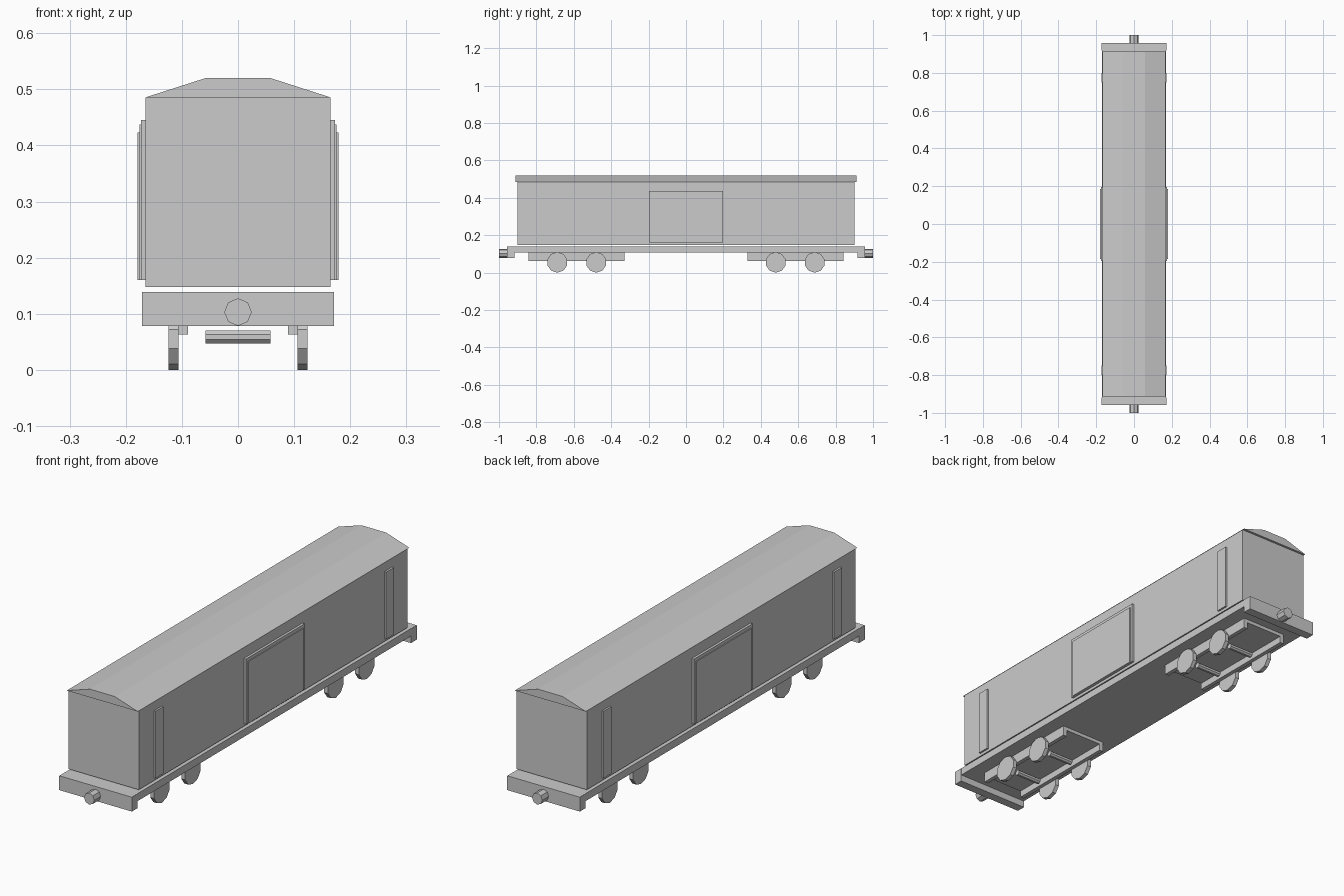
import bpy, bmesh
from math import cos, sin, pi

if "Cube" in bpy.data.objects:
    bpy.data.objects.remove(bpy.data.objects["Cube"])


def make_object(name, bm):
    bmesh.ops.recalc_face_normals(bm, faces=bm.faces[:])
    mesh = bpy.data.meshes.new(name)
    bm.to_mesh(mesh)
    bm.free()
    obj = bpy.data.objects.new(name, mesh)
    bpy.context.collection.objects.link(obj)
    return obj


def prism(name, profile, axis, a, b):
    """Extrude a 2D profile along x (profile is y,z) or y (profile is x,z)."""
    bm = bmesh.new()

    def place(p, t):
        return (t, p[0], p[1]) if axis == 'x' else (p[0], t, p[1])
    face = bm.faces.new([bm.verts.new(place(p, a)) for p in profile])
    new = bmesh.ops.extrude_face_region(bm, geom=[face])["geom"]
    shift = (b - a, 0, 0) if axis == 'x' else (0, b - a, 0)
    bmesh.ops.translate(bm, vec=shift,
                        verts=[v for v in new if isinstance(v, bmesh.types.BMVert)])
    return make_object(name, bm)


def box(name, x, y, z):
    return prism(name, [(x[0], z[0]), (x[1], z[0]), (x[1], z[1]), (x[0], z[1])], 'y', *y)


def span(s, a, b):
    return sorted((s * a, s * b))


def ring(u, z, r, n, start=0.0):
    return [(u + r * cos(start + 2 * pi * i / n), z + r * sin(start + 2 * pi * i / n))
            for i in range(n)]


# Body, roof and underframe deck
box("van_body", (-0.165, 0.165), (-0.902, 0.902), (0.148, 0.485))
prism("roof", [(-0.167, 0.485), (0.167, 0.485), (0.058, 0.52), (-0.058, 0.52)],
      'y', -0.912, 0.912)
box("deck", (-0.17, 0.17), (-0.957, 0.957), (0.107, 0.139))

# Side doors: a stepped sliding door in the middle, narrow doors near the ends
for s in (-1, 1):
    box("sliding_door_plate", span(s, 0.164, 0.1755), (-0.197, 0.197), (0.16, 0.437))
    box("sliding_door_panel", span(s, 0.175, 0.179), (-0.185, 0.185), (0.16, 0.423))
    for e in (-1, 1):
        box("end_door", span(s, 0.164, 0.173), span(e, 0.748, 0.8), (0.16, 0.445))

# Both ends: buffer beam, coupler and bogie
for e in (-1, 1):
    box("buffer_beam", (-0.171, 0.171), span(e, 0.918, 0.957), (0.078, 0.1385))
    prism("coupler", ring(0, 0.103, 0.0245, 8), 'y', *span(e, 0.95, 1.0))

    box("bogie_plate", (-0.09, 0.09), span(e, 0.33, 0.843), (0.092, 0.108))
    for s in (-1, 1):
        box("bogie_side_frame", span(s, 0.089, 0.107), span(e, 0.33, 0.843), (0.063, 0.108))
    for y in (0.48, 0.688):
        prism("axle", ring(e * y, 0.0585, 0.0123, 8, pi / 8), 'x', -0.058, 0.058)
        for s in (-1, 1):
            prism("wheel", ring(e * y, 0.055, 0.055, 10, pi / 2), 'x', *span(s, 0.106, 0.124))
